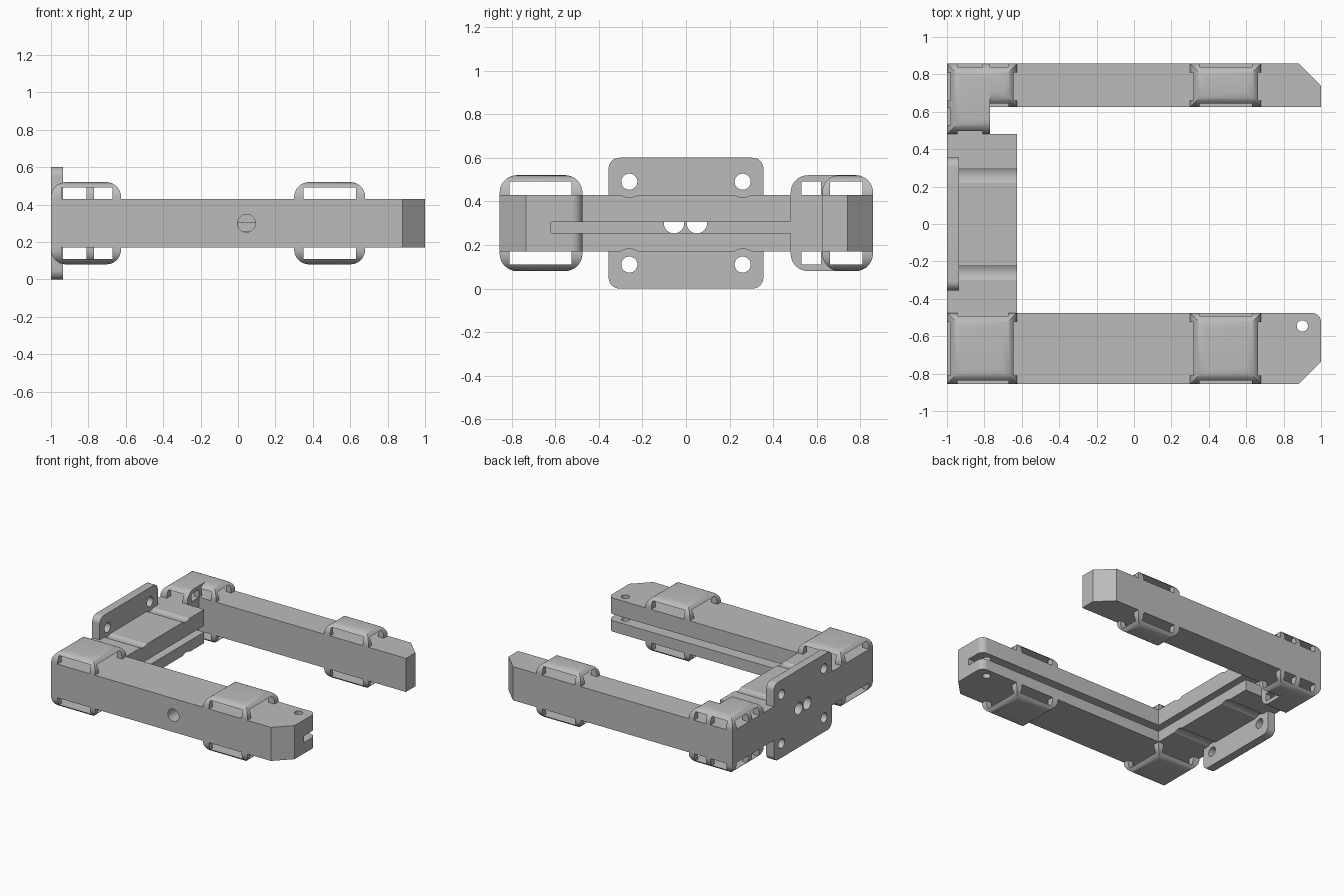
import bpy, bmesh, math
from mathutils import Vector

cube = bpy.data.objects.get("Cube")
if cube:
    bpy.data.objects.remove(cube, do_unlink=True)

MID = 0.3          # height of the horizontal symmetry plane
H = 0.13           # half height of the bars

grey = bpy.data.materials.new("plain grey")
grey.use_nodes = True
grey.diffuse_color = (0.5, 0.5, 0.5, 1)
grey.node_tree.nodes["Principled BSDF"].inputs["Base Color"].default_value = (0.5, 0.5, 0.5, 1)


def outline(corners, steps=8):
    """Polygon from (u, v) or (u, v, radius) corners; right-angle corners may be rounded."""
    pts = []
    for i, c in enumerate(corners):
        p = Vector(c[:2])
        if len(c) == 2:
            pts.append(p)
            continue
        r = c[2]
        d1 = (Vector(corners[i - 1][:2]) - p).normalized()
        d2 = (Vector(corners[(i + 1) % len(corners)][:2]) - p).normalized()
        centre = p + r * (d1 + d2)
        for k in range(steps + 1):
            t = math.pi / 2 * k / steps
            pts.append(centre - r * (math.cos(t) * d2 + math.sin(t) * d1))
    return pts


def circle(u, v, r, n=32):
    return [Vector((u + r * math.cos(2 * math.pi * i / n),
                    v + r * math.sin(2 * math.pi * i / n))) for i in range(n)]


def rect(a, b, c, d):
    return outline([(a, c), (b, c), (b, d), (a, d)])


def prism(name, pts, axis, lo, hi):
    """Extrude a 2D outline along an axis (0 = x, 1 = y, 2 = z)."""
    bm = bmesh.new()

    def place(p, w):
        co = [p.x, p.y]
        co.insert(axis, w)
        return bm.verts.new(co)
    face = bm.faces.new([place(p, lo) for p in pts])
    res = bmesh.ops.extrude_face_region(bm, geom=[face])
    move = Vector((0, 0, 0))
    move[axis] = hi - lo
    bmesh.ops.translate(bm, vec=move,
                        verts=[v for v in res["geom"] if isinstance(v, bmesh.types.BMVert)])
    bmesh.ops.recalc_face_normals(bm, faces=bm.faces)
    mesh = bpy.data.meshes.new(name)
    bm.to_mesh(mesh)
    bm.free()
    mesh.materials.append(grey)
    obj = bpy.data.objects.new(name, mesh)
    obj.location.z = MID
    bpy.context.collection.objects.link(obj)
    return obj


def activate(obj):
    bpy.ops.object.select_all(action='DESELECT')
    obj.select_set(True)
    bpy.context.view_layer.objects.active = obj


def boolean(obj, tool, operation='DIFFERENCE'):
    activate(obj)
    mod = obj.modifiers.new("cut", 'BOOLEAN')
    mod.operation = operation
    mod.solver = 'EXACT'
    mod.object = tool
    bpy.ops.object.modifier_apply(modifier=mod.name)
    bpy.data.objects.remove(tool, do_unlink=True)


def cut(obj, pts, axis, lo, hi):
    boolean(obj, prism("cutter", pts, axis, lo, hi))


def finish(obj):
    activate(obj)
    bpy.ops.object.shade_smooth_by_angle(angle=math.radians(30))


def arch(a, b):
    """Flat-bottomed outline with rounded shoulders, sitting on the bar."""
    r = 0.08
    return outline([(a, H), (b, H), (b, 0.22, r), (a, 0.22, r)])


def strap_guide(name, xs, ys, x_tunnels, y_tunnels, x_clip=None):
    """Hollow cap on corner legs, mirrored above and below the bar."""
    lo, hi = x_clip or xs
    cap = prism(name, arch(*xs), 1, ys[0], ys[1])
    boolean(cap, prism("shoulders", arch(*ys), 0, lo, hi), 'INTERSECT')
    for a, b in x_tunnels:
        cut(cap, rect(a, b, 0.1, 0.19), 1, -1.2, 1.2)
    for a, b in y_tunnels:
        cut(cap, rect(a, b, 0.1, 0.19), 0, -1.2, 1.2)
    mod = cap.modifiers.new("mirror", 'MIRROR')
    mod.use_axis = (False, False, True)
    activate(cap)
    bpy.ops.object.modifier_apply(modifier=mod.name)
    finish(cap)


# Bars and connector
front_bar = prism("front_bar", outline([(-1, -0.855), (0.88, -0.855), (1, -0.735),
                                        (1, -0.475, 0.05), (-1, -0.475)]), 2, -H, H)
rear_bar = prism("rear_bar", outline([(-1, 0.625), (1, 0.625), (1, 0.74),
                                      (0.88, 0.858), (-1, 0.858)]), 2, -H, H)
connector = prism("connector", outline([(-1, -0.475), (-0.625, -0.475), (-0.625, 0.48),
                                        (-0.77, 0.48), (-0.77, 0.625), (-1, 0.625)]), 2, -H, H)
plate = prism("mounting_plate", outline([(-0.355, -0.3, 0.05), (0.355, -0.3, 0.05),
                                         (0.355, 0.3, 0.05), (-0.355, 0.3, 0.05)]), 0, -1, -0.935)

# Inner slot running round the front bar and the connector
SLOT = (-0.045, 0.005)
cut(front_bar, rect(-0.77, 1.1, -0.62, -0.4), 2, *SLOT)
cut(connector, rect(-0.77, -0.5, -0.6, 0.55), 2, *SLOT)

# Front bar holes
cut(front_bar, circle(0.045, 0, 0.048), 1, -1, -0.6)
cut(front_bar, circle(0.9, -0.545, 0.03), 2, -0.3, 0.3)

# Cable holes through plate and connector
for y in (-0.055, 0.05):
    for part in (connector, plate):
        cut(part, circle(y, 0, 0.047), 0, -1.1, -0.7)

# Screw holes in the plate with clearance grooves in the connector
for y in (-0.26, 0.26):
    for z in (-0.19, 0.19):
        cut(plate, circle(y, z, 0.037), 0, -1.1, -0.8)
        cut(connector, circle(y, z, 0.072, 48), 0, -0.935, -0.5)

for part in (front_bar, rear_bar, connector, plate):
    finish(part)

# Strap guides
LEFT, RIGHT = (-1, -0.625), (0.3, 0.68)
FRONT, REAR = (-0.855, -0.475), (0.625, 0.858)
front_y, rear_y = (-0.81, -0.525), (0.66, 0.81)
right_x = (0.35, 0.63)
strap_guide("front_corner_guide", LEFT, FRONT, [(-0.945, -0.67)], [front_y])
strap_guide("front_end_guide", RIGHT, FRONT, [right_x], [front_y])
strap_guide("rear_end_guide", RIGHT, REAR, [right_x], [rear_y])
strap_guide("rear_corner_guide_outer", LEFT, (0.48, 0.858), [(-0.945, -0.81)],
            [(0.53, 0.62), rear_y], (-1, -0.77))
strap_guide("rear_corner_guide_inner", LEFT, REAR, [(-0.77, -0.67)], [rear_y], (-0.77, -0.625))
